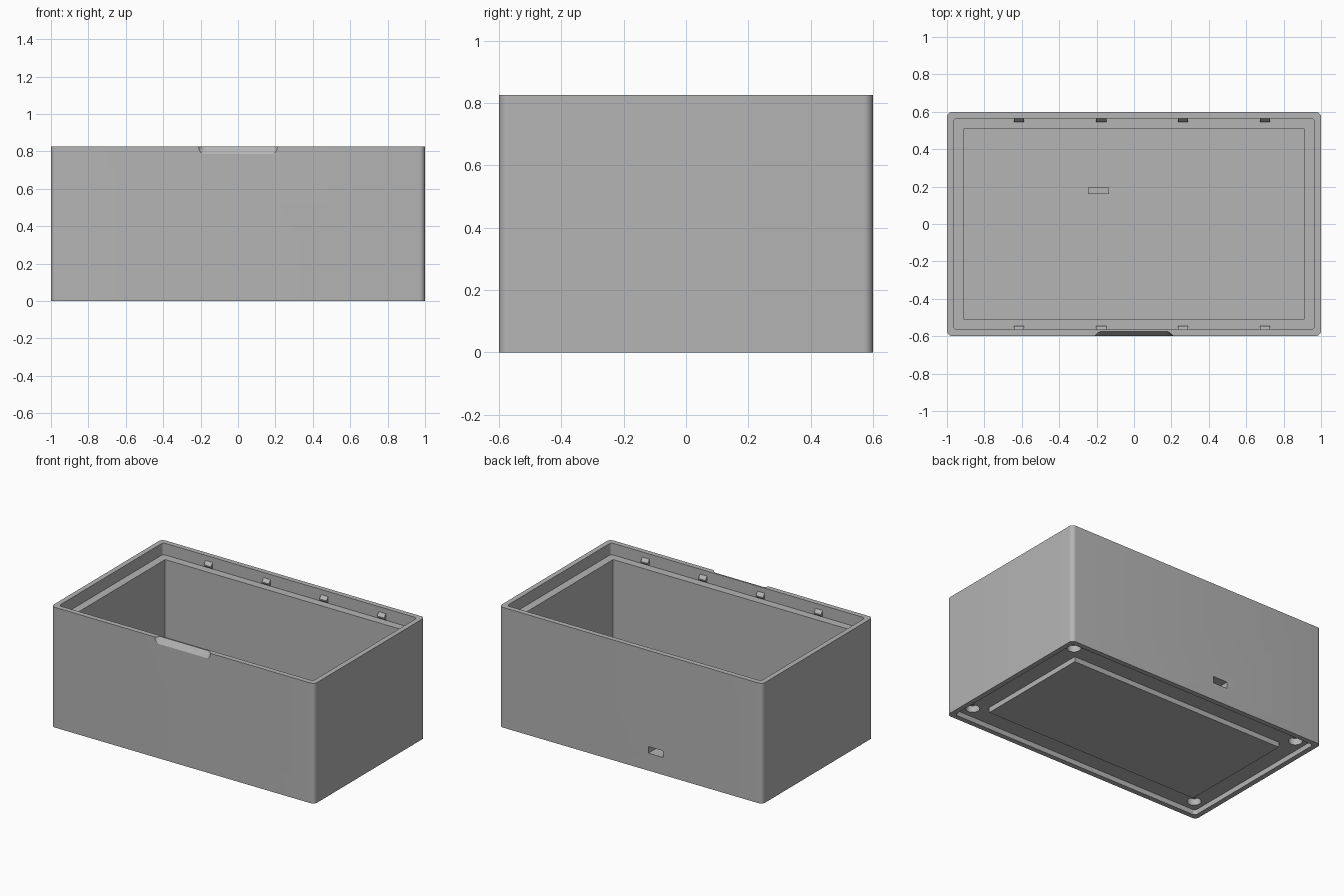
import bpy, bmesh, math
from math import radians

default = bpy.data.objects.get("Cube")
if default:
    bpy.data.objects.remove(default, do_unlink=True)

grey = bpy.data.materials.new("plain_grey")
grey.use_nodes = True
colour = (0.46, 0.46, 0.46, 1)
grey.diffuse_color = colour
grey.node_tree.nodes["Principled BSDF"].inputs["Base Color"].default_value = colour


def finish(name, bm):
    bmesh.ops.recalc_face_normals(bm, faces=bm.faces)
    mesh = bpy.data.meshes.new(name)
    bm.to_mesh(mesh)
    bm.free()
    mesh.materials.append(grey)
    obj = bpy.data.objects.new(name, mesh)
    bpy.context.collection.objects.link(obj)
    return obj


def prism(name, outline, offset):
    """Extrude a closed outline of 3D points along an offset."""
    bm = bmesh.new()
    face = bm.faces.new([bm.verts.new(p) for p in outline])
    side = bmesh.ops.extrude_face_region(bm, geom=[face])
    moved = [v for v in side["geom"] if isinstance(v, bmesh.types.BMVert)]
    bmesh.ops.translate(bm, verts=moved, vec=offset)
    if not face.is_valid or len(bm.faces) == len(outline) + 1:
        bmesh.ops.holes_fill(bm, edges=bm.edges)
    return finish(name, bm)


def rounded(hx, hy, r, steps=8):
    """2D outline of a rectangle with rounded corners."""
    if r == 0:
        return [(hx, hy), (-hx, hy), (-hx, -hy), (hx, -hy)]
    points = []
    for quarter, (sx, sy) in enumerate([(1, 1), (-1, 1), (-1, -1), (1, -1)]):
        for i in range(steps + 1):
            a = (quarter + i / steps) * math.pi / 2
            points.append((sx * (hx - r) + r * math.cos(a), sy * (hy - r) + r * math.sin(a)))
    return points


def block(name, hx, hy, z0, z1, r=0, cx=0, cy=0):
    outline = [(cx + x, cy + y, z0) for x, y in rounded(hx, hy, r)]
    return prism(name, outline, (0, 0, z1 - z0))


def cut(target, cutter):
    cutter.hide_render = True
    mod = target.modifiers.new("cut", "BOOLEAN")
    mod.operation = "DIFFERENCE"
    mod.solver = "EXACT"
    mod.object = cutter
    bpy.context.view_layer.objects.active = target
    bpy.ops.object.modifier_apply(modifier=mod.name)
    bpy.data.objects.remove(cutter, do_unlink=True)


HEIGHT, LEDGE, FLOOR, PIT = 0.825, 0.745, 0.10, 0.035

# Box shell: lid seat, cavity, recessed underside
box = block("box_shell", 1, 0.6, 0, HEIGHT, 0.03)
cut(box, block("seat_cutter", 0.965, 0.565, LEDGE, 1, 0.02))
cut(box, block("cavity_cutter", 0.91, 0.51, FLOOR, 0.9))
cut(box, block("underside_cutter", 0.965, 0.565, -0.1, PIT, 0.02))

# Round sockets in the underside corners
for sx in (-1, 1):
    for sy in (-1, 1):
        ring = [(sx * 0.89 + 0.044 * math.cos(i * math.pi / 16),
                 sy * 0.485 + 0.044 * math.sin(i * math.pi / 16), -0.02) for i in range(32)]
        cut(box, prism("socket_cutter", ring, (0, 0, 0.10)))

# Port slot through the back wall
cut(box, block("port_cutter", 0.055, 0.1, 0.12, 0.165, cx=-0.19, cy=0.57))


# Thumb notch sloping into the front rim
def notch_outline(y, half, bottom, r):
    points = [(half, y, 0.95), (-half, y, 0.95)]
    for i in range(9):
        a = math.pi / 2 * i / 8
        for s in (-1, 1):
            points.append((s * (half - r + r * math.cos(a)), y, bottom + r - r * math.sin(a)))
    return points


bm = bmesh.new()
for ring in (notch_outline(-0.63, 0.21, 0.785, 0.035),
             notch_outline(-0.6, 0.21, 0.785, 0.035),
             notch_outline(-0.575, 0.19, 0.822, 0.02)):
    for p in ring:
        bm.verts.new(p)
hull = bmesh.ops.convex_hull(bm, input=bm.verts)
loose = [v for v in bm.verts if not v.link_faces]
bmesh.ops.delete(bm, geom=loose, context="VERTS")
cut(box, finish("notch_cutter", bm))

bpy.ops.object.select_all(action="DESELECT")
box.select_set(True)
bpy.context.view_layer.objects.active = box
bpy.ops.object.shade_smooth_by_angle(angle=radians(30))

# Raised panel under the base
block("base_panel", 0.82, 0.41, 0, PIT + 0.005)

# Small stop block on the inner floor
block("floor_stop", 0.055, 0.017, FLOOR - 0.005, FLOOR + 0.045, cx=-0.19, cy=0.178)

# Wedge-shaped lid catches along the front and back walls
for side, label in ((1, "back"), (-1, "front")):
    for n, x in enumerate((-0.615, -0.175, 0.262, 0.7)):
        profile = [(0.57, 0.79), (0.565, 0.79), (0.546, 0.768), (0.546, 0.76), (0.565, 0.745), (0.57, 0.745)]
        outline = [(x - 0.027, side * y, z) for y, z in profile]
        prism(f"{label}_catch_{n + 1}", outline, (0.054, 0, 0))
